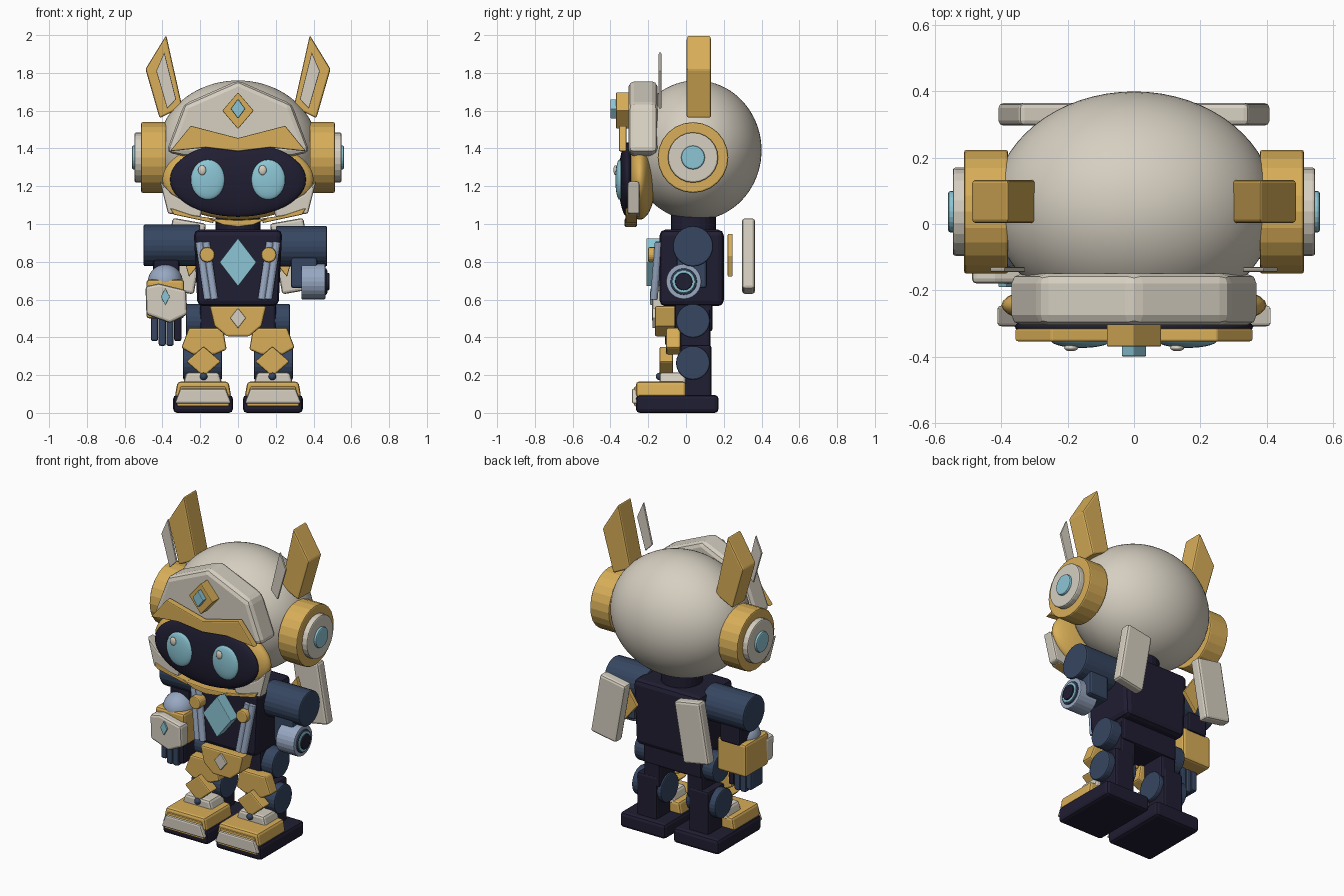
import bpy, bmesh, math
from mathutils import Matrix, Vector

cube = bpy.data.objects.get("Cube")
if cube:
    bpy.data.objects.remove(cube, do_unlink=True)


def material(name, rgb):
    lin = [((c / 255 + 0.055) / 1.055) ** 2.4 for c in rgb] + [1]
    m = bpy.data.materials.new(name)
    m.use_nodes = True
    m.diffuse_color = lin
    m.node_tree.nodes["Principled BSDF"].inputs["Base Color"].default_value = lin
    return m


GOLD = material("gold", (216, 174, 88))
CREAM = material("cream", (214, 207, 193))
DARK = material("dark_indigo", (32, 30, 50))
NAVY = material("navy", (54, 70, 97))
STEEL = material("steel_blue", (152, 168, 194))
CYAN = material("cyan", (140, 198, 213))


def finish(name, bm, mat, bevel=0.0, smooth=False):
    bmesh.ops.recalc_face_normals(bm, faces=bm.faces)
    mesh = bpy.data.meshes.new(name)
    bm.to_mesh(mesh)
    bm.free()
    mesh.materials.append(mat)
    ob = bpy.data.objects.new(name, mesh)
    bpy.context.collection.objects.link(ob)
    if bevel:
        mod = ob.modifiers.new("edge_bevel", "BEVEL")
        mod.width = bevel
        mod.segments = 2
        mod.limit_method = "ANGLE"
        mod.angle_limit = math.radians(40)
    if smooth:
        for p in mesh.polygons:
            p.use_smooth = True
    return ob


def box(name, x, y, z, mat, bevel=0.015, taper=1.0, tilt=0.0):
    """Box from (min, max) ranges; taper scales the top, tilt turns it about y."""
    bm = bmesh.new()
    bmesh.ops.create_cube(bm, size=1)
    size = [r[1] - r[0] for r in (x, y, z)]
    for v in bm.verts:
        if v.co.z > 0:
            v.co.x *= taper
        v.co = Vector(c * s for c, s in zip(v.co, size))
    ob = finish(name, bm, mat, bevel)
    ob.location = [sum(r) / 2 for r in (x, y, z)]
    ob.rotation_euler.y = tilt
    return ob


def span(side, a, b):
    return tuple(sorted((side * a, side * b)))


def plate(name, pts, y, mat, bevel=0.006, side=1):
    """Outline in x and z, extruded along y."""
    bm = bmesh.new()
    face = bm.faces.new([bm.verts.new((side * px, y[0], pz)) for px, pz in pts])
    new = bmesh.ops.extrude_face_region(bm, geom=[face])["geom"]
    verts = [g for g in new if isinstance(g, bmesh.types.BMVert)]
    bmesh.ops.translate(bm, verts=verts, vec=(0, y[1] - y[0], 0))
    return finish(name, bm, mat, bevel)


def diamond(name, x, z, w, h, y, mat, bevel=0.004):
    return plate(name, [(x, z + h), (x + w, z), (x, z - h), (x - w, z)], y, mat, bevel)


def rod(name, a, b, r, mat, sides=24, bevel=0.008):
    a, b = Vector(a), Vector(b)
    bm = bmesh.new()
    rot = (b - a).to_track_quat("Z", "Y").to_matrix().to_4x4()
    bmesh.ops.create_cone(bm, cap_ends=True, segments=sides, radius1=r, radius2=r,
                          depth=(b - a).length,
                          matrix=Matrix.Translation((a + b) / 2) @ rot)
    return finish(name, bm, mat, bevel)


def ball(name, loc, radii, mat, u=40, v=24):
    bm = bmesh.new()
    bmesh.ops.create_uvsphere(bm, u_segments=u, v_segments=v, radius=1)
    bmesh.ops.transform(bm, verts=bm.verts,
                        matrix=Matrix.Translation(loc) @ Matrix.Diagonal((*radii, 1)))
    return finish(name, bm, mat, smooth=True)


# Head, helmet front and face
ball("head_shell", (0, 0.053, 1.39), (0.425, 0.347, 0.37), CREAM, 64, 40)
plate("helmet_front", [(0, 1.76), (0.285, 1.635), (0.38, 1.38), (0.29, 1.36),
                       (-0.29, 1.36), (-0.38, 1.38), (-0.285, 1.635)],
      (-0.305, -0.15), CREAM, 0.03)
ball("visor_rim", (0, -0.245, 1.235), (0.4, 0.085, 0.212), GOLD)
ball("visor", (0, -0.31, 1.235), (0.36, 0.047, 0.197), DARK)
plate("brow", [(-0.36, 1.385), (-0.25, 1.52), (0, 1.455), (0.25, 1.52), (0.36, 1.385),
               (0.17, 1.405), (0, 1.385), (-0.17, 1.405)], (-0.355, -0.315), GOLD)
diamond("crest_mount", 0, 1.6, 0.083, 0.097, (-0.37, -0.3), GOLD)
diamond("crest_gem", 0, 1.61, 0.038, 0.052, (-0.4, -0.365), CYAN)
plate("chin_guard", [(-0.16, 1.03), (0, 1.02), (0.16, 1.03), (0.08, 0.995), (0, 0.985),
                     (-0.08, 0.995)], (-0.325, -0.26), GOLD)

for s, label in ((1, "left"), (-1, "right")):
    # Eyes, cheeks and jaw
    ball(label + "_eye", (s * 0.16, -0.352, 1.235), (0.09, 0.022, 0.106), CYAN, 32, 16)
    ball(label + "_eye_glint", (s * 0.16 - 0.03, -0.374, 1.285), (0.021, 0.01, 0.026), CREAM, 20, 12)
    plate(label + "_cheek", [(0.415, 1.23), (0.35, 1.16), (0.19, 1.07), (0.2, 1.035), (0.37, 1.055)],
          (-0.31, -0.245), CREAM, 0.01, s)
    plate(label + "_jaw_trim", [(0.36, 1.085), (0.24, 1.045), (0.13, 1.03), (0.13, 1.005), (0.34, 1.05)],
          (-0.32, -0.26), GOLD, 0.005, s)
    # Ear discs
    for part, x0, x1, r, m in (("ear_ring", 0.38, 0.513, 0.187, GOLD),
                               ("ear_cap", 0.5, 0.547, 0.133, CREAM),
                               ("ear_gem", 0.53, 0.561, 0.063, CYAN)):
        rod(label + "_" + part, (s * x0, 0.037, 1.352), (s * x1, 0.037, 1.352), r, m)
    # Horns
    plate(label + "_horn", [(0.38, 2.0), (0.49, 1.82), (0.415, 1.56), (0.295, 1.62)],
          (0.003, 0.133), GOLD, 0.01, s)
    plate(label + "_horn_inlay", [(0.39, 1.91), (0.433, 1.81), (0.375, 1.61), (0.328, 1.66)],
          (-0.145, -0.13), CREAM, 0.004, s)

# Torso
rod("neck", (0, 0.04, 0.9), (0, 0.04, 1.08), 0.12, DARK)
box("chest", (-0.215, 0.215), (-0.14, 0.2), (0.565, 0.97), DARK, 0.03, 1.09)
box("waist", (-0.2, 0.2), (-0.06, 0.14), (0.43, 0.6), DARK)
diamond("chest_gem", 0, 0.797, 0.098, 0.128, (-0.21, -0.13), CYAN)
plate("pelvis_shield", [(-0.15, 0.565), (0.15, 0.565), (0.125, 0.46), (0.06, 0.405),
                        (-0.06, 0.405), (-0.125, 0.46)], (-0.165, -0.05), GOLD, 0.01)
diamond("pelvis_diamond", 0, 0.502, 0.042, 0.054, (-0.178, -0.16), CREAM)

for s, label in ((1, "left"), (-1, "right")):
    # Chest tubes and buttons, back wings
    for i, x in enumerate((0.205, 0.17)):
        rod("%s_chest_tube_%d" % (label, i), (s * x, -0.145, 0.905),
            (s * (x - 0.045), -0.17, 0.6), 0.02, STEEL, 12, 0.004)
    rod(label + "_chest_button", (s * 0.163, -0.2, 0.837), (s * 0.163, -0.13, 0.837), 0.04, GOLD, 20)
    box(label + "_back_wing", span(s, 0.2, 0.38), (0.297, 0.365), (0.64, 1.02), CREAM, 0.015,
        tilt=-s * math.radians(10))
    plate(label + "_wing_mount", [(0.25, 0.95), (0.29, 0.83), (0.26, 0.72), (0.17, 0.83)],
          (0.22, 0.247), GOLD, 0.005, s)
    # Legs
    box(label + "_thigh", span(s, 0.095, 0.205), (-0.03, 0.13), (0.29, 0.56), DARK)
    rod(label + "_hip_joint", (s * 0.1, 0.037, 0.487), (s * 0.275, 0.037, 0.487), 0.09, NAVY)
    box(label + "_shin", span(s, 0.11, 0.25), (-0.03, 0.135), (0.07, 0.36), DARK)
    rod(label + "_knee_joint", (s * 0.085, 0.037, 0.265), (s * 0.29, 0.037, 0.265), 0.09, NAVY)
    plate(label + "_thigh_guard", [(0.26, 0.45), (0.08, 0.45), (0.06, 0.335), (0.12, 0.31),
                                   (0.24, 0.31), (0.3, 0.345)], (-0.105, -0.03), GOLD, 0.01, s)
    diamond(label + "_knee_guard", s * 0.182, 0.272, 0.092, 0.08, (-0.14, -0.07), GOLD, 0.008)
    ball(label + "_ankle_pin", (s * 0.182, -0.14, 0.193), (0.02, 0.02, 0.02), NAVY, 16, 10)
    # Feet
    box(label + "_ankle_cuff", span(s, 0.08, 0.295), (-0.14, 0.0), (0.14, 0.215), CREAM, 0.015, 0.8)
    box(label + "_sole", span(s, 0.027, 0.343), (-0.265, 0.172), (0, 0.095), DARK, 0.02)
    box(label + "_foot_guard", span(s, 0.035, 0.335), (-0.265, 0.0), (0.085, 0.165), GOLD, 0.015, 0.9)
    plate(label + "_toe_trim", [(0.045, 0.035), (0.325, 0.035), (0.305, 0.14), (0.065, 0.14)],
          (-0.275, -0.24), GOLD, 0.008, s)
    plate(label + "_toe_plate", [(0.035, 0.05), (0.335, 0.05), (0.305, 0.128), (0.065, 0.128)],
          (-0.287, -0.25), CREAM, 0.01, s)

# Right arm with gauntlet hand
rod("right_shoulder", (-0.2, 0.037, 0.887), (-0.5, 0.037, 0.887), 0.11, NAVY)
box("right_upper_arm", (-0.45, -0.31), (-0.04, 0.11), (0.69, 0.85), DARK)
ball("right_elbow", (-0.385, -0.03, 0.695), (0.092, 0.1, 0.09), STEEL, 32, 20)
box("gauntlet", (-0.485, -0.285), (-0.13, 0.1), (0.5, 0.705), GOLD, 0.015)
plate("gauntlet_front", [(-0.49, 0.67), (-0.42, 0.685), (-0.275, 0.65), (-0.268, 0.52),
                         (-0.36, 0.475), (-0.485, 0.52)], (-0.18, -0.1), CREAM, 0.015)
diamond("gauntlet_gem", -0.385, 0.615, 0.024, 0.044, (-0.19, -0.17), CYAN, 0.002)
for i in range(4):
    x = -0.461 + i * 0.041
    low = 0.38 if i in (0, 3) else 0.355
    box("finger_%d" % i, (x, x + 0.038), (-0.11, 0.01), (low, 0.53), NAVY if i < 3 else DARK, 0.01)

# Left arm with blaster
rod("left_shoulder", (0.2, 0.037, 0.882), (0.472, 0.037, 0.882), 0.107, NAVY)
box("left_upper_arm", (0.28, 0.42), (-0.05, 0.11), (0.66, 0.85), NAVY)
for part, x0, x1, r, m in (("barrel", 0.335, 0.462, 0.094, STEEL), ("muzzle_ring", 0.4, 0.47, 0.07, NAVY),
                           ("muzzle_glow", 0.4, 0.475, 0.061, CYAN), ("muzzle_core", 0.4, 0.484, 0.046, DARK)):
    rod("blaster_" + part, (x0, -0.012, 0.695), (x1, -0.012, 0.695), r, m, 24, 0.006)
